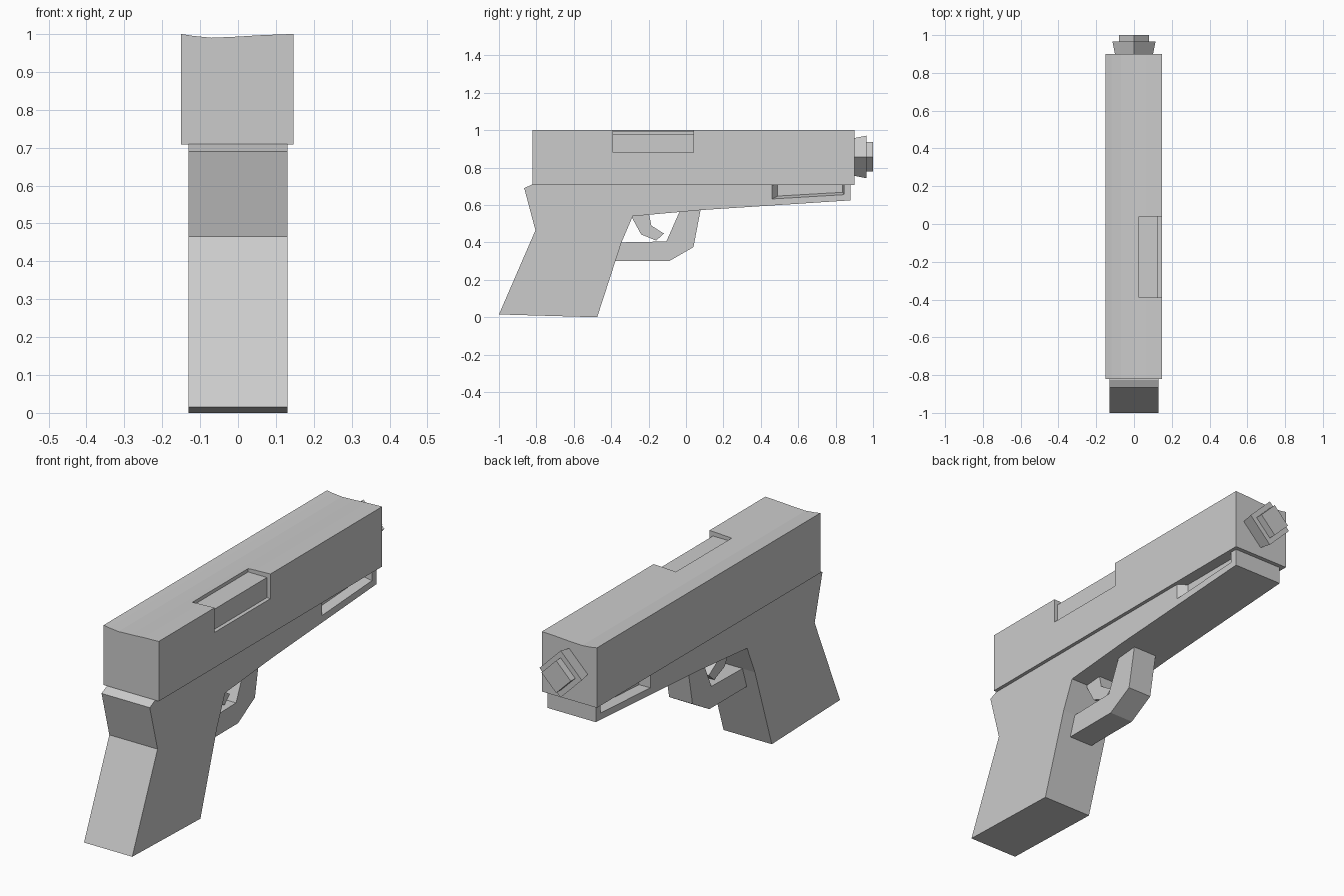
import bpy, bmesh
from math import pi
from mathutils import Matrix

if "Cube" in bpy.data.objects:
    bpy.data.objects.remove(bpy.data.objects["Cube"])


def make(name, bm):
    bmesh.ops.recalc_face_normals(bm, faces=bm.faces)
    me = bpy.data.meshes.new(name)
    bm.to_mesh(me)
    bm.free()
    ob = bpy.data.objects.new(name, me)
    bpy.context.collection.objects.link(ob)
    return ob


def loft(name, a, b):
    """Closed solid between two matching loops of 3D points."""
    bm = bmesh.new()
    va, vb = [bm.verts.new(p) for p in a], [bm.verts.new(p) for p in b]
    bm.faces.new(va)
    bm.faces.new(vb)
    n = len(a)
    for i in range(n):
        j = (i + 1) % n
        bm.faces.new((va[i], va[j], vb[j], vb[i]))
    return make(name, bm)


def side_profile(name, pts, x0, x1):
    return loft(name, [(x0, y, z) for y, z in pts], [(x1, y, z) for y, z in pts])


def cut(ob, cutter):
    m = ob.modifiers.new("cut", 'BOOLEAN')
    m.operation, m.solver, m.object = 'DIFFERENCE', 'EXACT', cutter
    cutter.hide_render = True
    cutter.hide_set(True)


def muzzle_part(name, y0, y1, r0, r1):
    bm = bmesh.new()
    bmesh.ops.create_cone(bm, cap_ends=True, segments=4, radius1=r0, radius2=r1, depth=y1 - y0,
                          matrix=Matrix.Translation((0, (y0 + y1) / 2, 0.857)) @ Matrix.Rotation(-pi / 2, 4, 'X'))
    return make(name, bm)


# Upper slide: box section with a slightly dished top
section = [(-0.15, 0.708), (0.147, 0.708), (0.147, 1.0), (0.065, 0.997),
           (0, 0.993), (-0.07, 0.99), (-0.12, 0.995), (-0.15, 1.0)]
slide = loft("slide", [(x, -0.82, z) for x, z in section], [(x, 0.90, z) for x, z in section])

# Shallow L-shaped port recess on the right shoulder
port = loft("port_cutter",
            [(x, -0.39, z) for x, z in [(0.027, 1.1), (0.027, 0.978), (0.128, 0.978), (0.128, 0.88), (0.25, 0.88), (0.25, 1.1)]],
            [(x, 0.04, z) for x, z in [(0.027, 1.1), (0.027, 0.978), (0.128, 0.978), (0.128, 0.88), (0.25, 0.88), (0.25, 1.1)]])
cut(slide, port)

# Stepped four-sided muzzle
muzzle_part("muzzle_collar", 0.89, 0.965, 0.099, 0.114)
muzzle_part("muzzle_tip", 0.96, 1.0, 0.079, 0.079)

# Frame and grip
frame = side_profile("frame_and_grip", [
    (-0.865, 0.69), (-0.825, 0.709), (0.88, 0.709), (0.88, 0.625), (0.08, 0.573), (-0.285, 0.54),
    (-0.345, 0.40), (-0.475, 0.0), (-1.0, 0.015), (-0.805, 0.465)], -0.13, 0.13)

# Tapered rail slot on both sides of the frame
outer = [(0.46, 0.75), (0.46, 0.632), (0.845, 0.655), (0.845, 0.75)]
inner = [(0.49, 0.75), (0.49, 0.648), (0.838, 0.668), (0.838, 0.75)]
for side, s in (("right", 1), ("left", -1)):
    cut(frame, loft(side + "_slot_cutter", [(s * 0.131, y, z) for y, z in outer],
                    [(s * 0.09, y, z) for y, z in inner]))

# Trigger guard and trigger
side_profile("trigger_guard", [
    (0.08, 0.585), (0.04, 0.375), (-0.09, 0.30), (-0.40, 0.30), (-0.37, 0.40),
    (-0.105, 0.405), (-0.03, 0.575)], -0.063, 0.063)
side_profile("trigger", [
    (-0.20, 0.56), (-0.185, 0.49), (-0.118, 0.447), (-0.16, 0.41), (-0.24, 0.443),
    (-0.29, 0.535), (-0.27, 0.56)], -0.04, 0.04)
